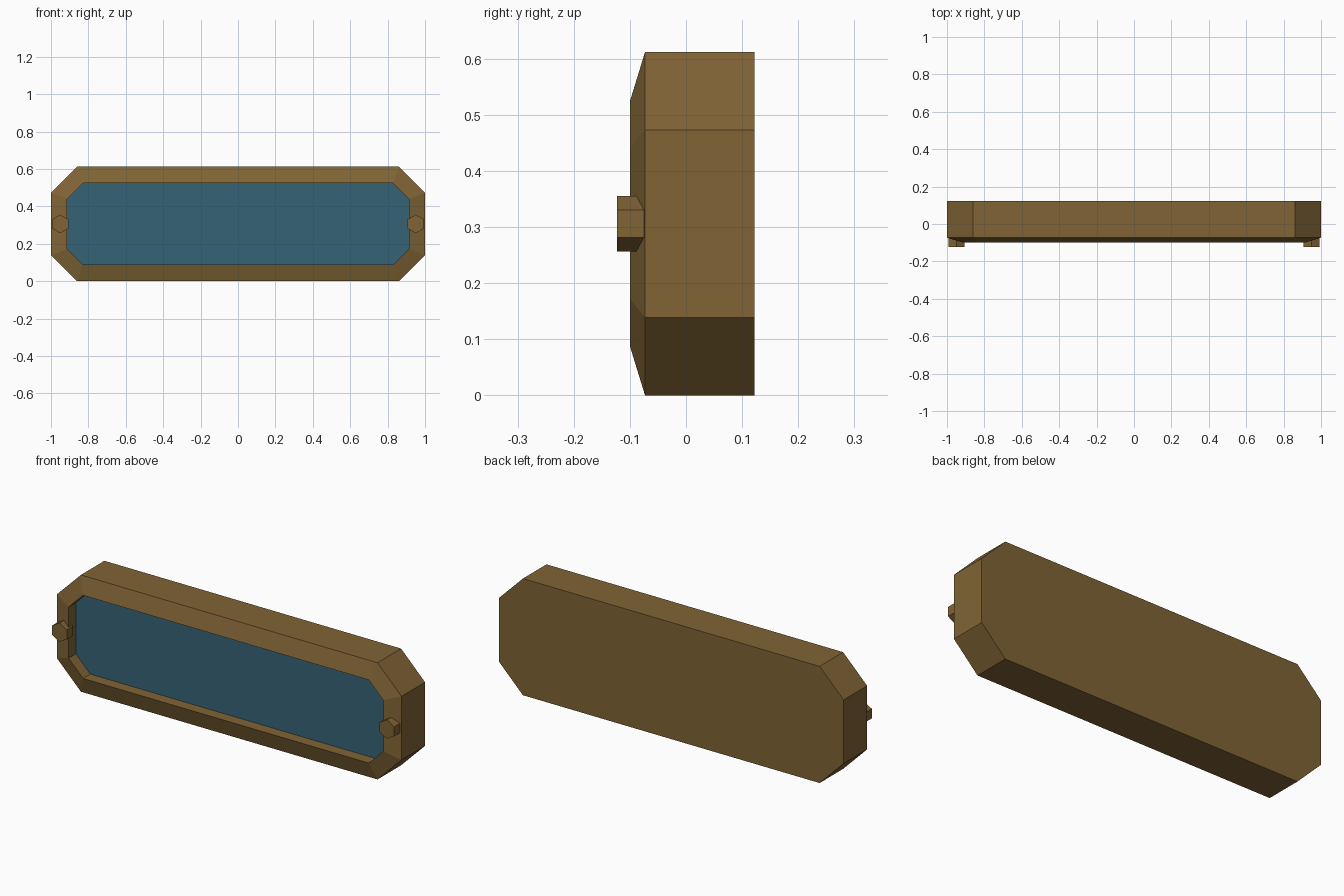
import bpy, bmesh, math
from mathutils import Matrix

if "Cube" in bpy.data.objects:
    bpy.data.objects.remove(bpy.data.objects["Cube"])

CZ = 0.306  # middle height


def material(name, rgb):
    m = bpy.data.materials.new(name)
    m.diffuse_color = (*rgb, 1)
    m.use_nodes = True
    m.node_tree.nodes["Principled BSDF"].inputs["Base Color"].default_value = m.diffuse_color
    return m


brown = material("bronze brown", (0.216, 0.127, 0.036))
blue = material("deep teal blue", (0.036, 0.127, 0.181))


def octagon(hx, hz, c, y):
    """Rectangle with chamfered corners, in a plane facing -y."""
    pts = [(hx - c, -hz), (hx, c - hz), (hx, hz - c), (hx - c, hz)]
    pts += [(-x, z) for x, z in reversed(pts)]
    return [(x, y, CZ + z) for x, z in pts]


def finish(name, bm, mat):
    bmesh.ops.recalc_face_normals(bm, faces=bm.faces)
    me = bpy.data.meshes.new(name)
    bm.to_mesh(me)
    bm.free()
    me.materials.append(mat)
    ob = bpy.data.objects.new(name, me)
    bpy.context.collection.objects.link(ob)
    return ob


# Housing: back plate, side walls, sloped rim and recess walls
bm = bmesh.new()
rings = [octagon(1, 0.306, 0.139, 0.122), octagon(1, 0.306, 0.139, -0.073),
         octagon(0.913, 0.218, 0.084, -0.1), octagon(0.913, 0.218, 0.084, -0.04)]
rings = [[bm.verts.new(p) for p in r] for r in rings]
bm.faces.new(rings[0])
for a, b in zip(rings, rings[1:]):
    for i in range(8):
        j = (i + 1) % 8
        bm.faces.new((a[i], a[j], b[j], b[i]))
# Recessed panel closes the housing
panel = bm.faces.new(rings[-1])
panel.material_index = 1
housing = finish("housing", bm, brown)
housing.data.materials.append(blue)

# Hexagonal bolts on both ends of the rim
for side, label in ((-1, "left"), (1, "right")):
    bm = bmesh.new()
    bmesh.ops.create_cone(bm, cap_ends=True, segments=6, radius1=0.0495,
                          radius2=0.0495, depth=0.05)
    bmesh.ops.transform(bm, verts=bm.verts, matrix=Matrix.Translation(
        (side * 0.95, -0.098, CZ)) @ Matrix.Rotation(math.pi / 2, 4, 'X'))
    finish(label + "_bolt", bm, brown)
